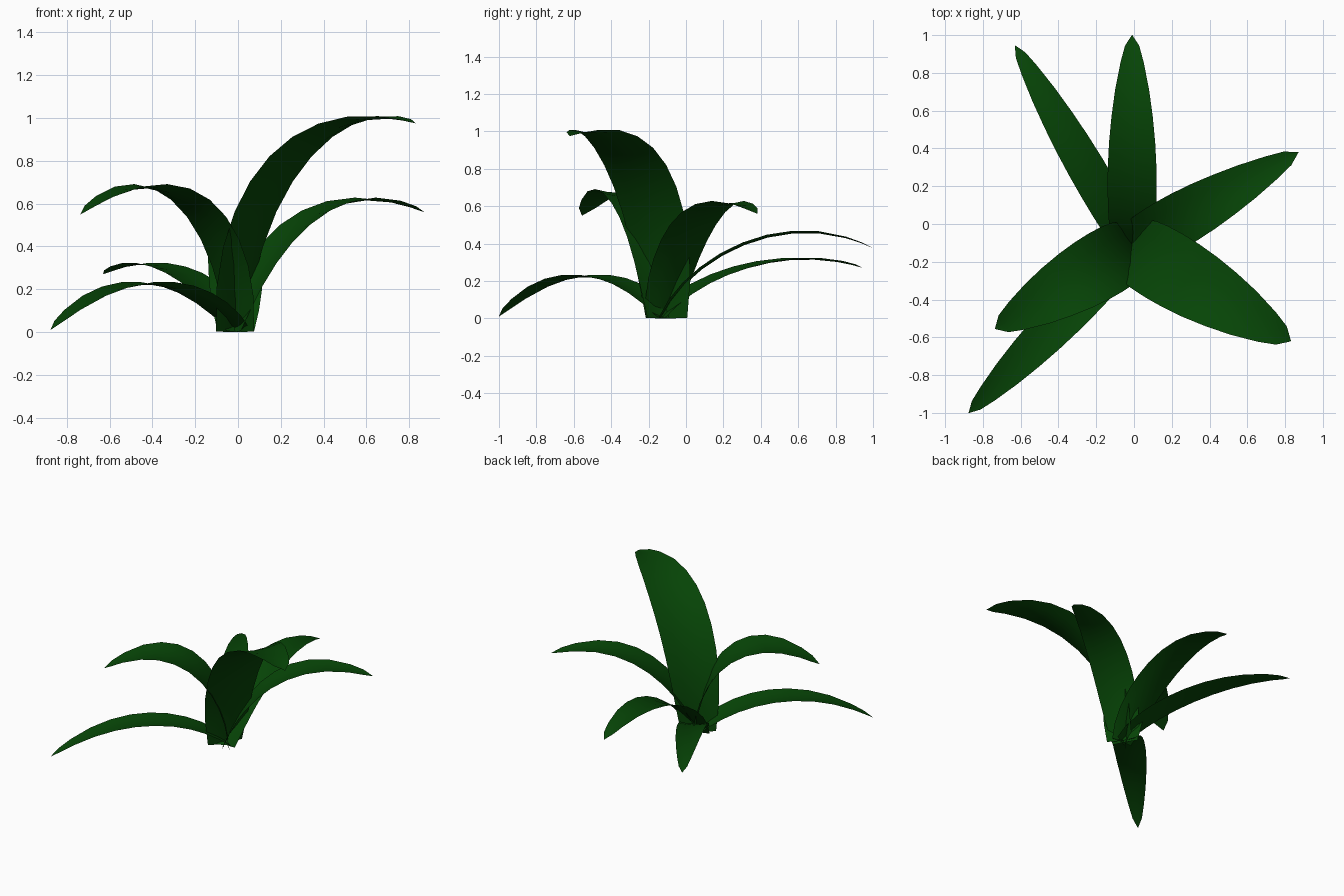
import bpy
from mathutils import Vector

cube = bpy.data.objects.get("Cube")
if cube:
    bpy.data.objects.remove(cube, do_unlink=True)

# Leaf colour
green = bpy.data.materials.new("leaf green")
green.use_nodes = True
colour = (0.002, 0.06, 0.002, 1)
green.diffuse_color = colour
bsdf = green.node_tree.nodes["Principled BSDF"]
bsdf.inputs["Base Color"].default_value = colour
bsdf.inputs["Roughness"].default_value = 0.8

BASE = Vector((-0.01, -0.12, 0))
# Shared blade outline: position along the arc, share of full width
OUTLINE = [(0, .66), (.1, .83), (.2, .93), (.3, .98), (.4, 1), (.5, .99), (.6, .94),
           (.7, .84), (.8, .69), (.9, .47), (.96, .29), (1, .01)]
COLUMNS = (-1, -.5, 0, .5, 1)
CHANNEL = .13  # how far the edges curl up, as a share of half width


def bezier(a, b, c, d, t):
    s = 1 - t
    return a * s**3 + 3 * b * s * s * t + 3 * c * s * t * t + d * t**3


def leaf(name, tip, half_width, rise, crest):
    """Arching channelled blade; rise and crest are (share of reach, height) handles."""
    tip = Vector(tip)
    reach = Vector((tip.x - BASE.x, tip.y - BASE.y, 0))
    side = Vector((-reach.y, reach.x, 0)).normalized()
    up_axis = Vector((0, 0, 1))
    spine = [BASE + reach * bezier(-.015, rise[0], crest[0], 1, t)
             + up_axis * bezier(0, rise[1], crest[1], tip.z, t) for t, w in OUTLINE]
    last = len(spine) - 1
    verts, faces = [], []
    for i, (t, w) in enumerate(OUTLINE):
        tangent = spine[min(i + 1, last)] - spine[max(i - 1, 0)]
        normal = tangent.cross(side).normalized()
        half = half_width * w
        verts += [spine[i] + side * half * k + normal * half * CHANNEL * k * k
                  for k in COLUMNS]
    n = len(COLUMNS)
    for i in range(last):
        for j in range(n - 1):
            a = i * n + j
            faces.append((a, a + n, a + n + 1, a + 1))
    mesh = bpy.data.meshes.new(name)
    mesh.from_pydata(verts, [], faces)
    mesh.materials.append(green)
    mesh.shade_smooth()
    obj = bpy.data.objects.new(name, mesh)
    bpy.context.collection.objects.link(obj)


# Six blades around the base
leaf("back_leaf", (-.01, 1, .375), .13, (.12, .31), (.57, .605))
leaf("back_right_leaf", (-.63, .945, .27), .1, (.13, .21), (.6, .405))
leaf("left_leaf", (.87, .38, .56), .143, (.11, .34), (.43, .77))
leaf("tall_front_left_leaf", (.83, -.62, .975), .195, (.04, .72), (.49, 1.095))
leaf("front_right_leaf", (-.735, -.555, .55), .178, (.045, .56), (.45, .855))
leaf("low_front_right_leaf", (-.875, -1, .01), .112, (.2, .235), (.6, .345))
